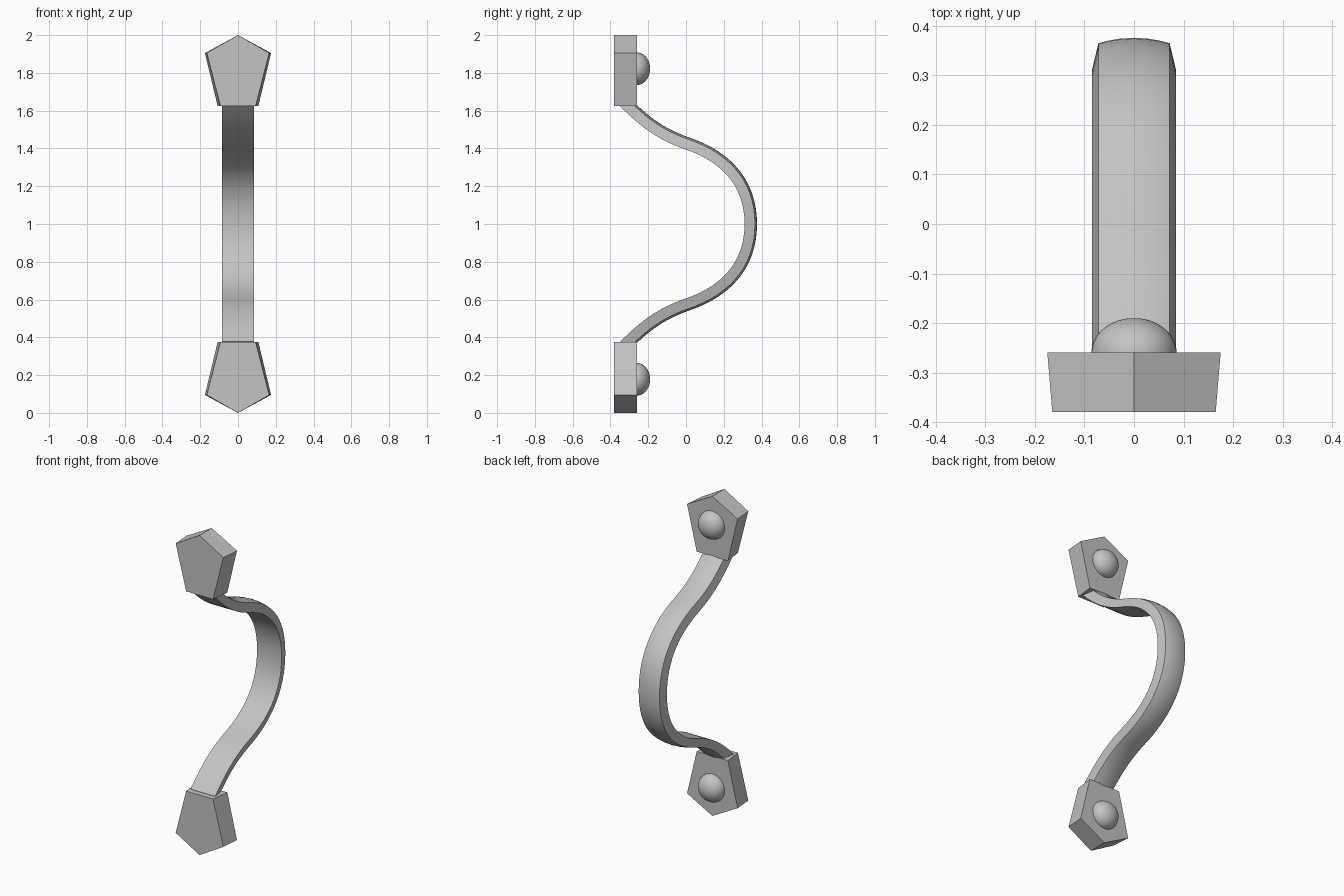
import bpy, bmesh, math
from mathutils import Vector
from mathutils.geometry import interpolate_bezier

cube = bpy.data.objects.get("Cube")
if cube:
    bpy.data.objects.remove(cube, do_unlink=True)

METAL = bpy.data.materials.new("grey metal")
METAL.use_nodes = True
METAL.diffuse_color = (0.55, 0.55, 0.55, 1)
METAL.node_tree.nodes["Principled BSDF"].inputs["Base Color"].default_value = (0.55, 0.55, 0.55, 1)


def finish(name, bm, smooth=True):
    bmesh.ops.recalc_face_normals(bm, faces=bm.faces)
    mesh = bpy.data.meshes.new(name)
    bm.to_mesh(mesh)
    bm.free()
    mesh.materials.append(METAL)
    obj = bpy.data.objects.new(name, mesh)
    bpy.context.collection.objects.link(obj)
    if smooth:
        bpy.ops.object.select_all(action='DESELECT')
        obj.select_set(True)
        bpy.context.view_layer.objects.active = obj
        bpy.ops.object.shade_smooth_by_angle(angle=math.radians(35))
    return obj


def loft(bm, rings):
    """Skin closed rings of points and cap both ends."""
    rows = [[bm.verts.new(p) for p in ring] for ring in rings]
    n = len(rows[0])
    for a, b in zip(rows, rows[1:]):
        for i in range(n):
            j = (i + 1) % n
            bm.faces.new((a[i], a[j], b[j], b[i]))
    bm.faces.new(rows[0])
    bm.faces.new(rows[-1])


def pentagon(y, side, foot, flip):
    pts = [(0, 1.0), (side, 0.905), (foot, 0.625), (-foot, 0.625), (-side, 0.905)]
    return [(x, y, 1 + flip * h) for x, h in pts]


# Pentagonal mounting plates, each with a domed stud on its back
for place, flip in (("upper", 1), ("lower", -1)):
    bm = bmesh.new()
    loft(bm, [pentagon(-0.38, 0.165, 0.093, flip), pentagon(-0.26, 0.175, 0.108, flip)])
    finish(place + "_plate", bm, smooth=False)

    bm = bmesh.new()
    rings = []
    for k in range(12):
        t = math.pi / 2 * k / 12
        r = 0.086 * math.cos(t)
        rings.append([(r * math.cos(a), -0.26 + 0.07 * math.sin(t), 1 + flip * 0.822 + r * math.sin(a))
                      for a in (math.tau * i / 32 for i in range(32))])
    loft(bm, rings)
    finish(place + "_stud", bm)

# Centre line of the bowed grip: upper half, then mirrored downwards
knots = [
    ((-0.325, 0.645), (-0.21, 0.53), (-0.13, 0.475), (0.0, 0.428)),
    ((0.0, 0.428), (0.22, 0.355), (0.342, 0.21), (0.342, 0.0)),
]
half = []
for seg in knots:
    half += interpolate_bezier(*[Vector((0, y, z)) for y, z in seg], 16)[(1 if half else 0):]
path = half + [Vector((0, p.y, -p.z)) for p in reversed(half[:-1])]

# Strap section: flat inside, bevelled sides and a gently crowned outside
section = [(-0.085, -0.032), (0.085, -0.032), (0.072, 0.023)]
section += [(0.072 * math.cos(math.pi * i / 8), 0.023 + 0.011 * math.sin(math.pi * i / 8) ** 2)
            for i in range(1, 8)]
section.append((-0.072, 0.023))

rings = []
for i, p in enumerate(path):
    d = (path[min(i + 1, len(path) - 1)] - path[max(i - 1, 0)]).normalized()
    out = Vector((0, -d.z, d.y))
    rings.append([Vector((x, 0, 1)) + p + out * h for x, h in section])
bm = bmesh.new()
loft(bm, rings)
finish("bowed_grip", bm)
